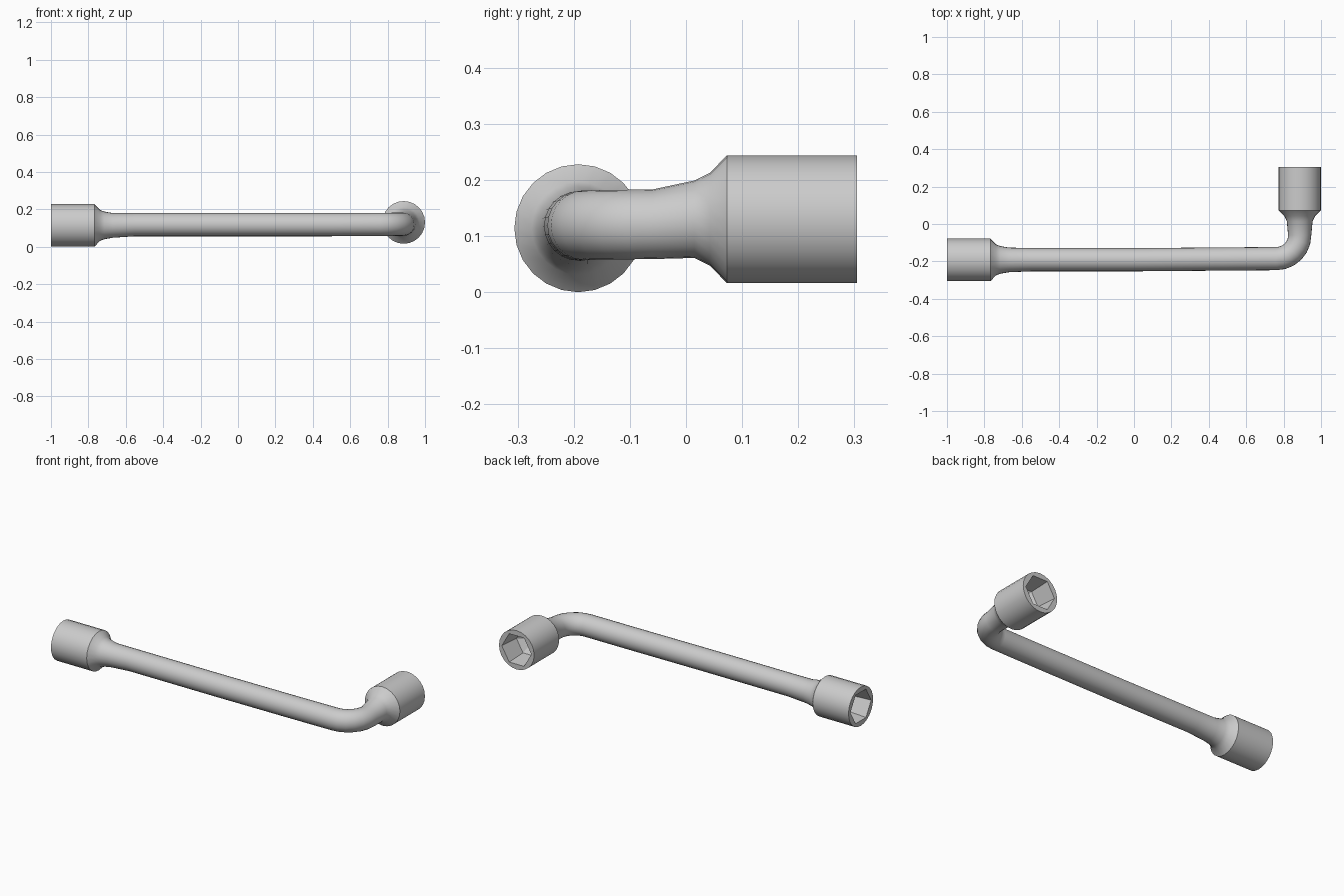
import bpy, bmesh, math
from mathutils import Vector

if "Cube" in bpy.data.objects:
    bpy.data.objects.remove(bpy.data.objects["Cube"])

SIDES = 24
UP = Vector((0, 0, 1))


def hex_radius(angle, r):
    # distance from the centre to the edge of a hexagon of corner radius r
    a = angle % (math.pi / 3) - math.pi / 6
    return r * math.cos(math.pi / 6) / math.cos(a)


def add_ring(bm, centre, heading, r, is_hex=False):
    side = UP.cross(heading).normalized()
    verts = []
    for i in range(SIDES):
        a = 2 * math.pi * i / SIDES
        d = hex_radius(a, r) if is_hex else r
        verts.append(bm.verts.new(centre + side * d * math.cos(a) + UP * d * math.sin(a)))
    return verts


def socket(mouth, heading, neck):
    # stations from the recess bottom, out over the rim, back to the neck
    profile = [(0.17, 0.004, False), (0.12, 0.085, True), (0.0, 0.096, True),
               (0.0, 0.114, False), (0.232, 0.114, False), (0.262, 0.083, False)]
    profile += [(d, r, False) for d, r in neck]
    return [(mouth + heading * d, heading, r, h) for d, r, h in profile]


X, Y = Vector((1, 0, 0)), Vector((0, 1, 0))

# long end socket with flared neck
stations = socket(Vector((-1, -0.192, 0.114)), X, [(0.285, 0.074), (0.33, 0.066)])

# straight bar
stations += [(Vector((x, y, 0.118)), X, 0.062, False)
             for x, y in ((-0.55, -0.191), (0.0, -0.191), (0.5, -0.187))]

# quarter bend
for i in range(7):
    a = math.pi / 2 * i / 6
    p = Vector((0.761 + 0.125 * math.sin(a), -0.06 - 0.125 * math.cos(a), 0.119 + 0.002 * i / 6))
    stations.append((p, Vector((math.cos(a), math.sin(a), 0)), 0.062, False))

# short end socket, same profile run in reverse
short_end = socket(Vector((0.886, 0.305, 0.13)), -Y, [(0.29, 0.069)])
stations += [(p, -h, r, hx) for p, h, r, hx in reversed(short_end)]

# skin the rings into one closed wrench body
bm = bmesh.new()
rings = [add_ring(bm, *s) for s in stations]
for a, b in zip(rings, rings[1:]):
    for i in range(SIDES):
        j = (i + 1) % SIDES
        bm.faces.new((a[i], a[j], b[j], b[i]))
bm.faces.new(rings[0])
bm.faces.new(rings[-1])
bmesh.ops.recalc_face_normals(bm, faces=bm.faces)

mesh = bpy.data.meshes.new("socket_wrench")
bm.to_mesh(mesh)
bm.free()
wrench = bpy.data.objects.new("socket_wrench", mesh)
bpy.context.collection.objects.link(wrench)
bpy.context.view_layer.objects.active = wrench
wrench.select_set(True)
bpy.ops.object.shade_smooth_by_angle(angle=math.radians(32))
